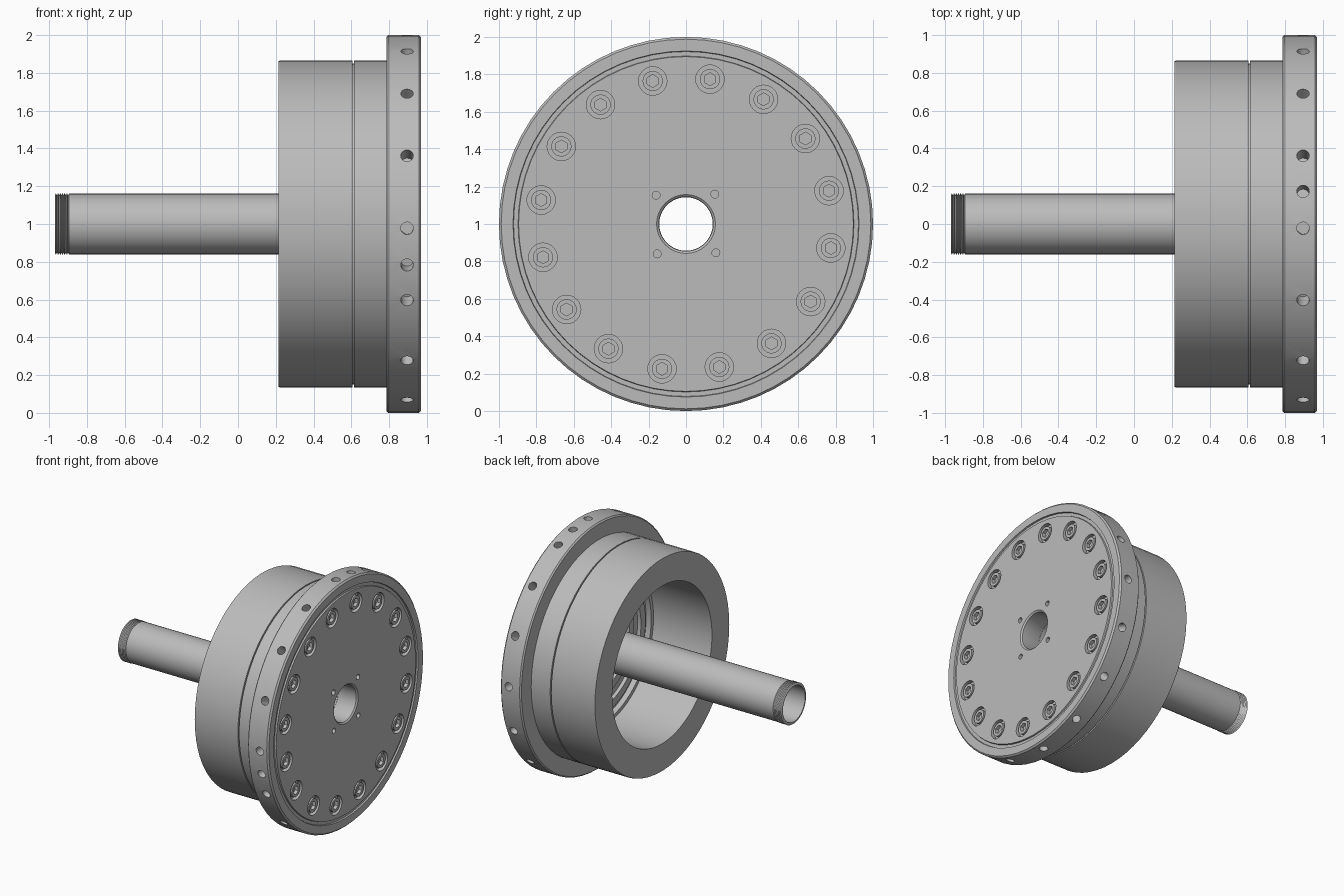
import bpy, bmesh, math
from mathutils import Matrix, Vector

if "Cube" in bpy.data.objects:
    bpy.data.objects.remove(bpy.data.objects["Cube"], do_unlink=True)

steel = bpy.data.materials.new("brushed grey steel")
steel.use_nodes = True
GREY = (0.5, 0.5, 0.5, 1)
steel.diffuse_color = GREY
steel.node_tree.nodes["Principled BSDF"].inputs["Base Color"].default_value = GREY

AXIS_Z = 1.0
FACE = 0.97      # x of the flat outer face
STEP = 22.5      # angle between bolts and between rim holes


def finish(name, bm):
    bmesh.ops.recalc_face_normals(bm, faces=bm.faces)
    me = bpy.data.meshes.new(name)
    bm.to_mesh(me)
    bm.free()
    me.materials.append(steel)
    ob = bpy.data.objects.new(name, me)
    bpy.context.collection.objects.link(ob)
    return ob


def lathe(name, profile, sides):
    """Turn a closed (x, radius) profile round the long axis."""
    bm = bmesh.new()
    rings = []
    for i in range(sides):
        a = 2 * math.pi * i / sides
        rings.append([bm.verts.new((x, r * math.cos(a), AXIS_Z + r * math.sin(a)))
                      for x, r in profile])
    n = len(profile)
    for i in range(sides):
        a, b = rings[i], rings[(i + 1) % sides]
        for j in range(n):
            k = (j + 1) % n
            bm.faces.new((a[j], a[k], b[k], b[j]))
    return finish(name, bm)


def polar(x, r, degrees):
    a = math.radians(degrees)
    return Vector((x, r * math.cos(a), AXIS_Z + r * math.sin(a)))


def pegs(name, spots, sides):
    """Cylinders given as (start, end, radius)."""
    bm = bmesh.new()
    for start, end, radius in spots:
        d = end - start
        turn = d.to_track_quat('Z', 'Y').to_matrix().to_4x4()
        bmesh.ops.create_cone(bm, cap_ends=True, segments=sides, radius1=radius,
                              radius2=radius, depth=d.length,
                              matrix=Matrix.Translation((start + end) / 2) @ turn)
    return finish(name, bm)


def select(ob):
    bpy.ops.object.select_all(action='DESELECT')
    ob.select_set(True)
    bpy.context.view_layer.objects.active = ob


def cut(ob, cutter):
    mod = ob.modifiers.new("cut", 'BOOLEAN')
    mod.object = cutter
    mod.operation = 'DIFFERENCE'
    mod.solver = 'EXACT'
    select(ob)
    bpy.ops.object.modifier_apply(modifier=mod.name)
    bpy.data.objects.remove(cutter, do_unlink=True)


# Flange with bevelled rim, face groove, centre hole and inner seal rings
flange = lathe("flange", [
    (0.785, 0.15), (0.785, 0.36), (0.76, 0.36), (0.76, 0.42), (0.785, 0.42),
    (0.785, 0.5), (0.755, 0.5), (0.755, 0.56), (0.785, 0.56),
    (0.785, 0.99), (0.795, 1.0), (FACE - 0.012, 1.0), (FACE, 0.988),
    (FACE, 0.925), (FACE - 0.012, 0.922), (FACE - 0.012, 0.898), (FACE, 0.895),
    (FACE, 0.157), (FACE - 0.01, 0.145), (0.8, 0.145)], 64)

# Bolt counterbores in the face
bolt_angles = [13.1 + STEP * k for k in range(16)]
cut(flange, pegs("counterbores", [(polar(FACE - 0.035, 0.785, a),
                                   polar(FACE + 0.05, 0.785, a), 0.076)
                                  for a in bolt_angles], 24))

# Four small holes round the centre
cut(flange, pegs("small_holes", [(polar(FACE - 0.08, 0.222, 46 + 90 * k),
                                  polar(FACE + 0.05, 0.222, 46 + 90 * k), 0.021)
                                 for k in range(4)], 16))

# Radial holes in the rim, two of them set between the regular ones
rim_angles = [1.3 + STEP * k for k in list(range(16)) + [3.5, 8.5]]
cut(flange, pegs("rim_holes", [(polar(0.895, 0.88, a), polar(0.895, 1.05, a), 0.033)
                               for a in rim_angles], 20))

# Socket head bolts
bolts = pegs("bolts", [(polar(FACE - 0.04, 0.785, a), polar(FACE - 0.003, 0.785, a), 0.054)
                       for a in bolt_angles], 24)
cut(bolts, pegs("sockets", [(polar(FACE - 0.03, 0.785, a),
                             polar(FACE + 0.05, 0.785, a), 0.034)
                            for a in bolt_angles], 6))

# Hollow drum with a narrow groove
drum = lathe("drum", [
    (0.215, 0.64), (0.215, 0.862), (0.22, 0.865), (0.605, 0.865), (0.605, 0.85),
    (0.615, 0.85), (0.615, 0.865), (0.79, 0.865), (0.79, 0.61),
    (0.74, 0.61), (0.74, 0.64)], 64)

# Tube shaft with a threaded end
thread = []
pitch, turns = 0.0117, 6
for i in range(turns):
    x = -0.97 + pitch * i
    thread += [(x, 0.152), (x + pitch / 2, 0.164)]
shaft = lathe("shaft", [(-0.97, 0.143)] + thread +
              [(-0.9, 0.152), (-0.895, 0.161), (0.8, 0.161), (0.8, 0.143)], 40)

for ob in (flange, bolts, drum, shaft):
    select(ob)
    bpy.ops.object.shade_smooth_by_angle(angle=math.radians(25))
